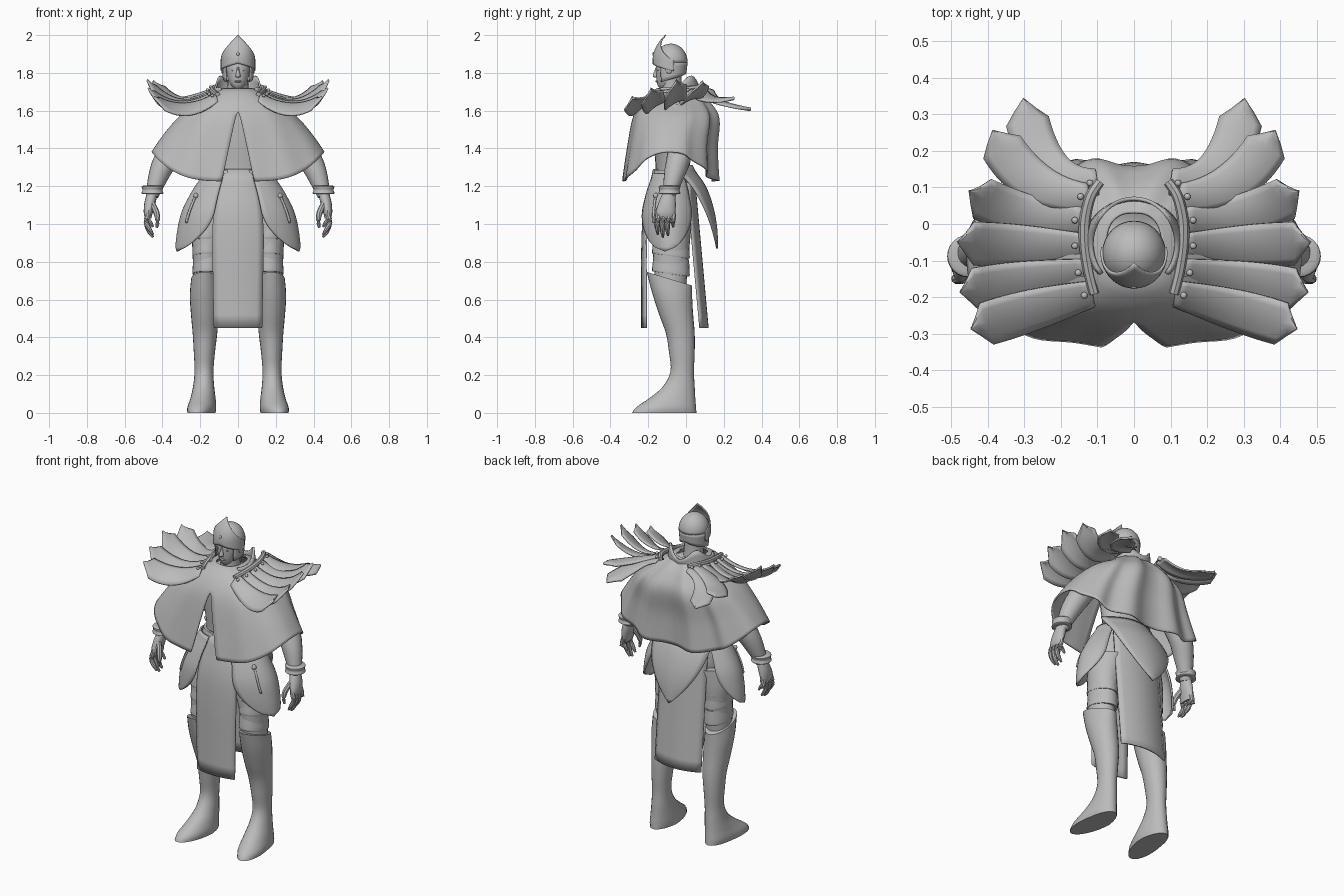
import bpy, bmesh, math
from mathutils import Vector, Matrix

cube = bpy.data.objects.get("Cube")
if cube:
    bpy.data.objects.remove(cube, do_unlink=True)

grey = bpy.data.materials.new("stone_grey")
grey.use_nodes = True
grey.diffuse_color = (0.5, 0.5, 0.5, 1)
grey.node_tree.nodes["Principled BSDF"].inputs["Base Color"].default_value = (0.5, 0.5, 0.5, 1)


def curve(knots, t):
    """Smooth interpolation through evenly spaced numbers or points."""
    k = [Vector(p) if isinstance(p, tuple) else p for p in knots]
    n = len(k) - 1
    i = min(int(t * n), n - 1)
    f = t * n - i
    a, b, c, d = (k[max(0, min(n, i + j))] for j in (-1, 0, 1, 2))
    return (b * 2 + (c - a) * f + (a * 2 - b * 5 + c * 4 - d) * f**2
            + (b * 3 - a - c * 3 + d) * f**3) * 0.5


def finish(name, bm, thick=0, mirror=False):
    bmesh.ops.remove_doubles(bm, verts=bm.verts, dist=0.0002)
    bmesh.ops.recalc_face_normals(bm, faces=bm.faces)
    mesh = bpy.data.meshes.new(name)
    bm.to_mesh(mesh)
    bm.free()
    mesh.materials.append(grey)
    ob = bpy.data.objects.new(name, mesh)
    bpy.context.collection.objects.link(ob)
    bpy.ops.object.select_all(action="DESELECT")
    ob.select_set(True)
    bpy.context.view_layer.objects.active = ob
    bpy.ops.object.shade_smooth_by_angle(angle=math.radians(40))
    if mirror:
        ob.modifiers.new("Mirror", "MIRROR")
    if thick:
        solid = ob.modifiers.new("Solidify", "SOLIDIFY")
        solid.thickness = thick
        solid.offset = 0
    return ob


def sheet(name, f, nu, nv, thick=0.008, mirror=False, closed=False):
    """Surface from f(u, v); closed wraps u and caps both ends."""
    bm = bmesh.new()
    cols = nu if closed else nu + 1
    rows = [[bm.verts.new(f(i / nu, j / nv)) for i in range(cols)] for j in range(nv + 1)]
    for lo, hi in zip(rows, rows[1:]):
        for i in range(nu):
            k = (i + 1) % cols
            bm.faces.new((lo[i], lo[k], hi[k], hi[i]))
    if closed:
        bm.faces.new(rows[0])
        bm.faces.new(rows[-1])
    return finish(name, bm, thick, mirror)


def loft(name, rings, n=24, steps=4, mirror=False, bend=None):
    """Stack of ellipses (x, y, z, rx, ry, tilt)."""
    def f(u, v):
        x, y, z, rx, ry, tilt = curve(rings, v)
        a = u * math.tau
        p = Vector((x + rx * math.cos(a), y + ry * math.sin(a), z + tilt * math.sin(a)))
        return bend(p) if bend else p
    return sheet(name, f, n, steps * (len(rings) - 1), 0, mirror, True)


def tube(name, path, radii, n=12, steps=4, mirror=True):
    def f(u, v):
        p = curve(path, v)
        tangent = curve(path, min(v + 0.02, 1)) - curve(path, max(v - 0.02, 0))
        a = u * math.tau
        ring = Vector((math.cos(a), math.sin(a), 0)) * curve(radii, v)
        return p + tangent.to_track_quat("Z", "Y") @ ring
    return sheet(name, f, n, steps * (len(path) - 1), 0, mirror, True)


def ball(name, loc, scale, mirror=False):
    bm = bmesh.new()
    bmesh.ops.create_uvsphere(bm, u_segments=20, v_segments=12, radius=1,
                              matrix=Matrix.LocRotScale(Vector(loc), None, Vector(scale)))
    return finish(name, bm, 0, mirror)


# Torso, neck and head
loft("torso", [(0, -.07, .95, .15, .08, 0), (0, -.07, 1.05, .185, .105, 0),
               (0, -.07, 1.15, .185, .105, 0), (0, -.07, 1.27, .155, .09, 0),
               (0, -.07, 1.42, .17, .1, 0), (0, -.07, 1.56, .19, .1, 0),
               (0, -.07, 1.66, .13, .08, 0), (0, -.07, 1.7, .06, .06, 0)])
loft("neck", [(0, -.07, 1.64, .065, .065, 0), (0, -.075, 1.72, .055, .055, 0),
              (0, -.08, 1.8, .055, .055, 0)])
loft("face", [(0, -.115, 1.715, .016, .02, 0), (0, -.105, 1.735, .038, .045, 0),
              (0, -.095, 1.775, .056, .062, 0), (0, -.09, 1.83, .064, .068, 0),
              (0, -.085, 1.89, .06, .06, 0)])
loft("nose", [(0, -.155, 1.775, .004, .005, 0), (0, -.162, 1.782, .013, .014, 0),
              (0, -.158, 1.81, .008, .01, 0), (0, -.15, 1.835, .006, .008, 0)], n=10)
ball("lips", (0, -.152, 1.755), (.02, .01, .006))
ball("eye", (.024, -.146, 1.815), (.012, .008, .006), True)


# Helmet: dome, neck guard and pointed brow plate
def dome(u, v):
    a, b = u * math.tau, v * math.pi / 2
    return Vector((.084 * math.sin(a) * math.cos(b), -.08 - .086 * math.cos(a) * math.cos(b),
                   1.855 + .097 * math.sin(b)))


def neck_guard(u, v):
    a = math.radians(50 + 130 * u)
    drop = .105 - .05 * u
    slim = 1 - .08 * v
    return Vector((.084 * slim * math.sin(a), -.08 - .086 * slim * math.cos(a), 1.856 - drop * v))


def brow(u, v):
    s = 2 * u - 1
    a = math.radians(100 * s)
    low = 1.85 - .04 * abs(s)
    top = 1.865 + .135 * (1 - abs(s))**1.2
    z = low + (top - low) * v
    lean = max(0, (z - 1.87) / .13)**2
    return Vector((.088 * math.sin(a), -.08 - .093 * math.cos(a) + .066 * lean, z))


sheet("helmet_dome", dome, 28, 10, .006)
sheet("helmet_neck_guard", neck_guard, 14, 4, .006, True)
sheet("helmet_brow_plate", brow, 28, 10, .007)
ball("helmet_rivet", (0, -.172, 1.9), (.008, .006, .01))
ball("ear_guard", (.082, -.09, 1.82), (.007, .018, .024), True)


# Shoulder cape: half outline swept from front opening to centre back
CAPE = [(.075, -.15, .03, 1.715, 0), (.125, -.19, .07, 1.695, 0), (.205, -.24, .125, 1.64, 0),
        (.3, -.278, .168, 1.555, .02), (.385, -.307, .155, 1.4, .08),
        (.455, -.335, .16, 1.226, .154)]


def cape(u, v):
    rx, front, back, z, lift = curve(CAPE, v)
    start = .13 * max(0, (v - .52) / .48)
    a = start + (math.pi - start) * u
    s, c = max(math.sin(a), 0), math.cos(a)
    shape = math.copysign(abs(c)**.8, c)
    fold = (.022 * v if c < 0 else .006 * v**2) * math.cos(11 * a)
    y = (front + back) / 2 - (back - front) / 2 * shape - fold * c
    return Vector((rx * s**.8 if u < 1 else 0, y, z + lift * s**3))


# Collar: low band rising to a flap at each back corner
def collar(u, v):
    angle = 50 + 130 * u
    a = math.radians(angle)
    rx = .135 - .02 * v
    height = .035 + .065 * math.exp(-((angle - 130) / 28)**2)
    return Vector((rx * math.sin(a), -.055 - (.12 + .005 * v) * math.cos(a), 1.685 + height * v))


sheet("cape", cape, 56, 25, .008, True)
sheet("collar", collar, 16, 3, .01, True)
ball("collar_clasp", (0, -.21, 1.655), (.01, .008, .014))

# Feathered shoulder plates: base, bend control, tip and sideways tilt of each
FEATHERS = [((.115, -.19, 1.68), (.29, -.235, 1.56), (.445, -.285, 1.675), .035),
            ((.13, -.13, 1.69), (.32, -.16, 1.555), (.475, -.185, 1.72), .035),
            ((.14, -.06, 1.7), (.32, -.06, 1.56), (.482, -.05, 1.765), .03),
            ((.14, .01, 1.71), (.32, .01, 1.59), (.45, .09, 1.76), .02),
            ((.125, .075, 1.72), (.3, .075, 1.65), (.385, .255, 1.67), .008),
            ((.1, .115, 1.715), (.27, .09, 1.66), (.302, .342, 1.612), 0)]

for number, (*points, tilt) in enumerate(FEATHERS, 1):
    base, bend, tip = map(Vector, points)

    def feather(u, v):
        p = base * (1 - v)**2 + bend * 2 * v * (1 - v) + tip * v**2
        d = (bend - base) * (1 - v) + (tip - bend) * v
        side = Vector((-d.y, d.x, 0)).normalized()
        s = 2 * u - 1
        half = (.035 + .024 * math.sin(min(v / .75, 1.3) * math.pi / 2)) * min(1, (1 - v) / .133)
        return p + side * s * half + Vector((0, 0, tilt * s * half / .06 - .012 * s * s))
    sheet(f"shoulder_feather_{number}", feather, 6, 15, .009, True)
    ball(f"feather_rivet_{number}", base.lerp(bend, .12) + Vector((0, 0, .014)),
         (.009, .009, .008), True)

tube("shoulder_ridge", [tuple(Vector(p[0]) + Vector((-.006, 0, .004))) for p in FEATHERS],
     [.014, .016, .014], n=8)

# Arms, bracelets and hands
tube("arm", [(.19, -.05, 1.59), (.28, -.04, 1.5), (.365, -.035, 1.37), (.415, -.06, 1.27),
             (.455, -.09, 1.15)], [.06, .068, .066, .056, .034], n=20)
loft("bracelet", [(.452, -.088, 1.158, .046, .046, 0), (.453, -.088, 1.162, .058, .058, 0),
                  (.453, -.088, 1.18, .053, .053, 0), (.452, -.087, 1.198, .058, .058, 0),
                  (.45, -.086, 1.204, .046, .046, 0)], mirror=True)
loft("palm", [(.456, -.092, 1.16, .028, .034, 0), (.466, -.1, 1.11, .03, .046, 0),
              (.475, -.108, 1.06, .024, .052, 0), (.475, -.108, 1.03, .016, .046, 0)],
     n=16, mirror=True)
for i, end in enumerate((.945, .93, .94, .985)):
    y = -.147 + .027 * i
    tube(f"finger_{i + 1}", [(.474, y, 1.055), (.486, y - .003, 1.01),
                             (.47, y - .005, end + .03), (.45, y - .002, end)],
         [.014, .014, .012, .006], n=8, steps=3)
tube("thumb", [(.455, -.125, 1.11), (.432, -.15, 1.06), (.425, -.16, 1.02), (.43, -.16, .98)],
     [.016, .016, .013, .006], n=8, steps=3)


# Hanging cloths and hip leaves
def front_cloth(u, v):
    s = 2 * u - 1
    half = curve([.085, .12, .135, .133, .13, .127], v)
    y = curve([-.17, -.22, -.232, -.232, -.232], v) + .02 * s * s
    return Vector((half * s, y, 1.29 - .84 * v))


def back_cloth(u, v):
    s = 2 * u - 1
    return Vector((.157 * s, .045 + .07 * v - .04 * s * s, 1.22 - .77 * v))


def back_leaf(u, v):
    s = 2 * u - 1
    half = .19 * (1 - max(0, (v - .25) / .75)**1.9)
    y = curve([.03, .1, .14, .16, .165], v)
    return Vector((half * s, y - .09 * s * s * (1 - v), 1.31 - .44 * v))


def hip_leaf(u, v, out=0):
    taper = max(0, 1 - max(0, (v - .45) / .55)**2)**.58
    a = math.radians(78 + 53 * taper * (2 * u - 1))
    rx = curve([.185, .245, .295, .318, .328], v) + out
    ry = curve([.105, .14, .165, .165, .15], v) + out
    return Vector((rx * math.sin(a), -.08 - ry * math.cos(a), 1.265 - .41 * v))


sheet("front_cloth", front_cloth, 8, 12, .01)
sheet("back_cloth", back_cloth, 10, 12, .01)
sheet("back_leaf", back_leaf, 12, 16, .01)
sheet("hip_leaf", hip_leaf, 18, 18, .01, True)
sheet("hip_strap", lambda u, v: hip_leaf(.3 + .03 * u, .28 + .35 * v, .009), 2, 10, .01, True)
ball("hip_stud", hip_leaf(.315, .28, .01), (.013, .013, .015), True)
loft("waist_belt", [(0, -.07, 1.235, .175, .104, 0), (0, -.07, 1.26, .18, .108, 0),
                    (0, -.07, 1.285, .172, .104, 0)])

# Legs: thigh, overlapping plates and boot with raised knee
loft("thigh", [(.125, -.07, 1.06, .1, .105, 0), (.15, -.075, .95, .095, .1, 0),
               (.165, -.08, .84, .075, .095, 0), (.172, -.08, .66, .066, .08, 0)], mirror=True)
for i, z in enumerate((.91, .83, .735)):
    loft(f"thigh_plate_{i + 1}", [(.163, -.078, z + .085, .073, .094, -.01),
                                  (.165, -.08, z + .01, .077, .1, -.014),
                                  (.165, -.08, z, .074, .096, -.014)], mirror=True)


def turn_toe(p):
    return p + Vector((max(0, -.08 - p.y) * .14 * max(0, 1 - p.z / .2), 0, 0))


loft("boot", [(.188, -.115, 0, .071, .17, 0), (.188, -.105, .03, .075, .158, 0),
              (.185, -.071, .08, .066, .12, 0), (.182, -.038, .14, .056, .084, 0),
              (.18, -.02, .22, .05, .062, 0), (.178, -.022, .32, .056, .068, 0),
              (.175, -.03, .42, .065, .076, 0), (.176, -.052, .52, .073, .09, 0),
              (.178, -.073, .62, .077, .106, -.015), (.178, -.088, .71, .07, .12, -.036)],
     mirror=True, bend=turn_toe)
